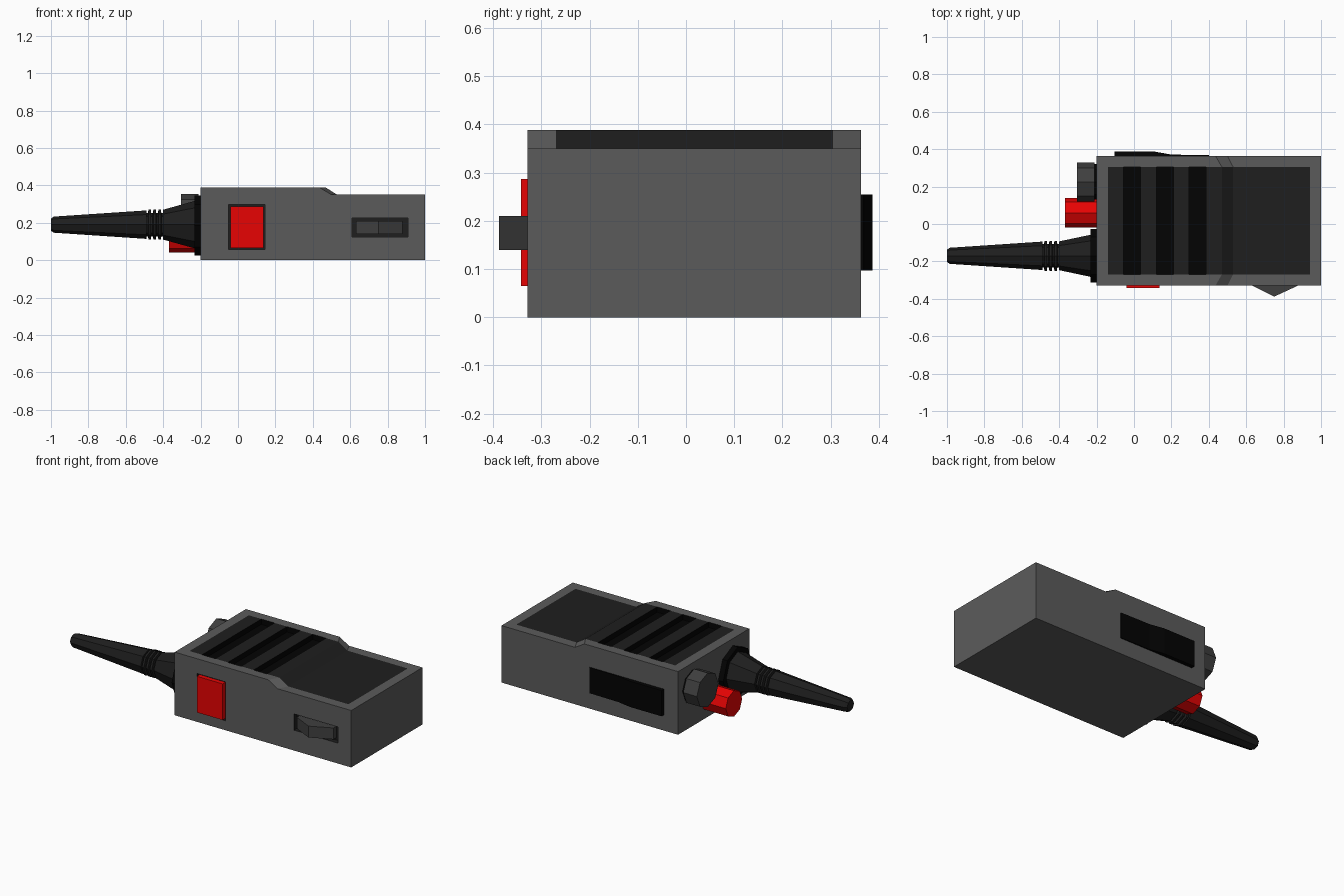
import bpy, bmesh
from math import sin, cos, pi

if "Cube" in bpy.data.objects:
    bpy.data.objects.remove(bpy.data.objects["Cube"])


def material(name, *rgb):
    m = bpy.data.materials.new(name)
    m.diffuse_color = (*rgb, 1)
    m.use_nodes = True
    m.node_tree.nodes["Principled BSDF"].inputs["Base Color"].default_value = m.diffuse_color
    return m


GREY = material("casing_grey", 0.105, 0.105, 0.105)
DARK = material("dark_plastic", 0.013, 0.013, 0.013)
BLACK = material("black_rubber", 0.001, 0.001, 0.001)
KNOB = material("knob_grey", 0.05, 0.05, 0.05)
RED = material("red_plastic", 0.8, 0.001, 0.001)


def finish(name, bm, *mats):
    bmesh.ops.recalc_face_normals(bm, faces=bm.faces)
    me = bpy.data.meshes.new(name)
    bm.to_mesh(me)
    bm.free()
    for m in mats:
        me.materials.append(m)
    ob = bpy.data.objects.new(name, me)
    bpy.context.collection.objects.link(ob)
    return ob


def loft(name, rings, mat):
    """Skin a list of equal-length closed rings and cap both ends."""
    bm = bmesh.new()
    vs = [[bm.verts.new(p) for p in r] for r in rings]
    n = len(vs[0])
    for a, b in zip(vs, vs[1:]):
        for i in range(n):
            j = (i + 1) % n
            bm.faces.new((a[i], a[j], b[j], b[i]))
    bm.faces.new(vs[0])
    bm.faces.new(vs[-1])
    return finish(name, bm, mat)


def prism_z(name, pts, z0, z1, mat):
    return loft(name, [[(x, y, z) for x, y in pts] for z in (z0, z1)], mat)


def box(name, x0, x1, y0, y1, z0, z1, mat):
    return prism_z(name, [(x0, y0), (x1, y0), (x1, y1), (x0, y1)], z0, z1, mat)


def turned(name, y, z, profile, mat, n=8):
    """Faceted part along x; profile holds (x, radius in y, radius in z)."""
    rings = [[(x, y + ry * cos(2 * pi * i / n), z + rz * sin(2 * pi * i / n))
              for i in range(n)] for x, ry, rz in profile]
    return loft(name, rings, mat)


# Casing: stepped block with a grey rim around a flush dark panel
Y0, Y1, I0, I1 = -0.329, 0.363, -0.27, 0.305
outer = [(-0.2, 0.388), (0.436, 0.388), (0.50, 0.35), (1.0, 0.35)]
inner = [(-0.14, 0.388), (0.47, 0.388), (0.53, 0.35), (0.94, 0.35)]
bm = bmesh.new()


def row(pts, y):
    return [bm.verts.new((x, y, z)) for x, z in pts]


o_front, o_back = row(outer, Y0), row(outer, Y1)
i_front, i_back = row(inner, I0), row(inner, I1)
b_front, b_back = row([(-0.2, 0), (1, 0)], Y0), row([(-0.2, 0), (1, 0)], Y1)
for a, b, dark in ((o_front, i_front, 0), (i_front, i_back, 1), (i_back, o_back, 0)):
    for i in range(3):
        bm.faces.new((a[i], a[i + 1], b[i + 1], b[i])).material_index = dark
for e in (0, -1):
    bm.faces.new((o_front[e], i_front[e], i_back[e], o_back[e]))
    bm.faces.new((o_front[e], o_back[e], b_back[e], b_front[e]))
bm.faces.new(o_front + [b_front[1], b_front[0]])
bm.faces.new(o_back + [b_back[1], b_back[0]])
bm.faces.new((b_front[0], b_front[1], b_back[1], b_back[0]))
casing = finish("casing", bm, GREY, DARK)

# Pockets for the button and latch, and three speaker slots in the panel
cutters = [box("button_pocket_cutter", -0.05, 0.145, Y0 - 0.1, Y0 + 0.015, 0.058, 0.297, DARK),
           box("latch_pocket_cutter", 0.61, 0.91, Y0 - 0.1, Y0 + 0.03, 0.125, 0.225, DARK)]
for a, b in ((-0.055, 0.035), (0.12, 0.21), (0.295, 0.385)):
    cutters.append(box("speaker_slot_cutter", a, b, I0, I1, 0.355, 0.45, BLACK))
for c in cutters:
    c.hide_render = True
    c.hide_viewport = True
    mod = casing.modifiers.new(c.name, 'BOOLEAN')
    mod.operation, mod.solver, mod.object = 'DIFFERENCE', 'EXACT', c
    mod.material_mode = 'TRANSFER'

# Talk button and wedge latch on the front side
box("talk_button", -0.04, 0.135, -0.342, -0.31, 0.065, 0.287, RED)
prism_z("latch", [(0.63, -0.298), (0.63, -0.328), (0.75, -0.388),
                  (0.88, -0.328), (0.88, -0.298)], 0.14, 0.21, KNOB)

# Rubber cover on the back side
prism_z("socket_cover", [(-0.105, 0.36), (-0.105, 0.387), (0.11, 0.387),
                         (0.2, 0.371), (0.4, 0.368), (0.4, 0.36)], 0.097, 0.255, BLACK)

# Knobs on the antenna end
turned("red_knob", 0.06, 0.12, [(-0.197, .08, .08), (-0.368, .08, .08)], RED)
turned("grey_knob_base", 0.225, 0.25, [(-0.197, .095, .095), (-0.218, .095, .095)], BLACK)
turned("grey_knob", 0.225, 0.25, [(-0.212, .105, .105), (-0.305, .105, .105)], KNOB)

# Antenna: flange, flared boot with ribs, tapering whip
turned("antenna_flange", -0.17, 0.185, [(-0.197, .142, .16), (-0.233, .142, .16)], BLACK)
whip = [(-0.22, .115, .13), (-0.40, .077, .08)]
for x in (-0.40, -0.427, -0.454):
    whip += [(x - 0.002, .062, .062), (x - 0.010, .062, .062),
             (x - 0.012, .08, .08), (x - 0.025, .08, .08)]
whip += [(-0.481, .062, .062), (-0.488, .062, .062), (-0.49, .076, .076),
         (-0.985, .043, .043), (-1.0, .033, .033)]
turned("antenna", -0.17, 0.19, whip, DARK)
